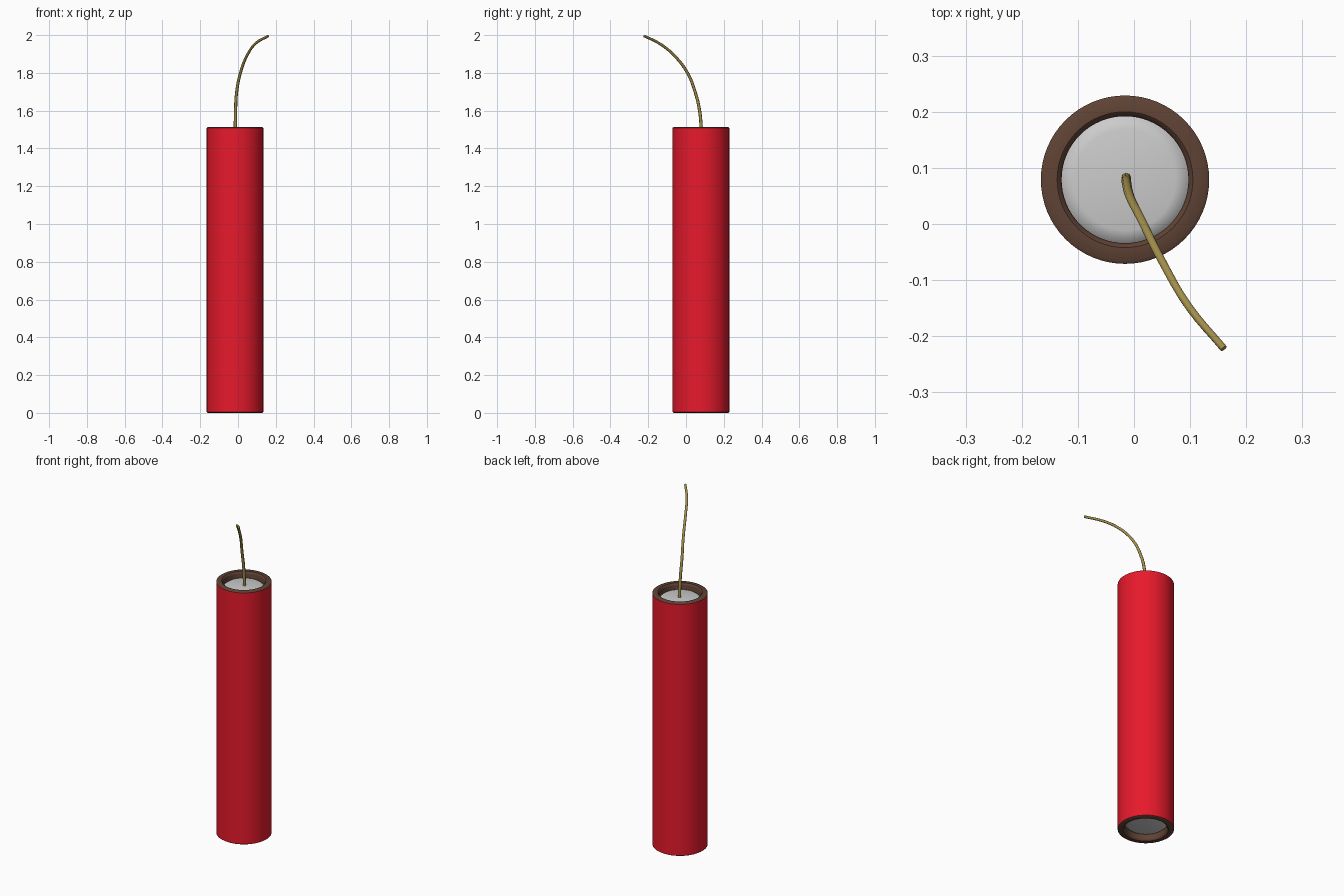
import bpy, bmesh, math

if "Cube" in bpy.data.objects:
    bpy.data.objects.remove(bpy.data.objects["Cube"])

CX, CY, H, SIDES = -0.016, 0.079, 1.513, 64


def material(name, rgb):
    m = bpy.data.materials.new(name)
    m.diffuse_color = (*rgb, 1)
    m.use_nodes = True
    m.node_tree.nodes["Principled BSDF"].inputs["Base Color"].default_value = m.diffuse_color
    return m


def finish(obj, angle=35):
    bpy.ops.object.select_all(action='DESELECT')
    obj.select_set(True)
    bpy.context.view_layer.objects.active = obj
    bpy.ops.object.shade_smooth_by_angle(angle=math.radians(angle))


def lathe(name, profile, mat=None, closed=False):
    """Spin an (r, z) profile around the stick's axis."""
    bm = bmesh.new()
    verts = [bm.verts.new((r, 0, z)) for r, z in profile]
    edges = [bm.edges.new(p) for p in zip(verts, verts[1:])]
    if closed:
        edges.append(bm.edges.new((verts[-1], verts[0])))
    bmesh.ops.spin(bm, geom=verts + edges, axis=(0, 0, 1), cent=(0, 0, 0),
                   angle=math.tau, steps=SIDES, use_duplicate=False)
    bmesh.ops.remove_doubles(bm, verts=bm.verts, dist=1e-5)
    bmesh.ops.recalc_face_normals(bm, faces=bm.faces)
    me = bpy.data.meshes.new(name)
    bm.to_mesh(me)
    bm.free()
    obj = bpy.data.objects.new(name, me)
    obj.location = (CX, CY, 0)
    bpy.context.collection.objects.link(obj)
    if mat:
        me.materials.append(mat)
    finish(obj)
    return obj


red = material("red_paper", (0.80, 0.01, 0.025))
brown = material("brown_card", (0.115, 0.055, 0.035))
straw = material("fuse_cord", (0.36, 0.27, 0.07))

# Card tube: red outside, brown rounded rims and inner wall
tube = lathe("tube", [(0.15, 0.004), (0.15, H - 0.004),
                      (0.144, H), (0.121, H), (0.115, H - 0.005),
                      (0.113, H - 0.012), (0.113, 0.012),
                      (0.115, 0.005), (0.121, 0), (0.144, 0)], red, closed=True)
tube.data.materials.append(brown)
for p in tube.data.polygons:
    r = math.hypot(p.center.x, p.center.y)
    if not (r > 0.148 and abs(p.normal.z) < 0.3):
        p.material_index = 1

# Grey filling, recessed at both ends with a softened edge
D = 0.028
lathe("filling", [(0, D), (0.09, D), (0.104, D + 0.004), (0.113, D + 0.012),
                  (0.113, H - D - 0.012), (0.104, H - D - 0.004),
                  (0.09, H - D), (0, H - D)])

# Curved fuse
path = [(-0.014, 0.083, 1.47), (-0.013, 0.072, 1.60), (-0.007, 0.048, 1.70),
        (0.013, 0.008, 1.80), (0.052, -0.07, 1.90), (0.098, -0.148, 1.96),
        (0.160, -0.222, 1.995)]
cu = bpy.data.curves.new("fuse", 'CURVE')
cu.dimensions = '3D'
cu.bevel_depth = 0.008
cu.bevel_resolution = 2
cu.resolution_u = 4
cu.use_fill_caps = True
sp = cu.splines.new('BEZIER')
sp.bezier_points.add(len(path) - 1)
for i, (bp, co) in enumerate(zip(sp.bezier_points, path)):
    bp.co = co
    bp.handle_left_type = bp.handle_right_type = 'AUTO'
    bp.radius = 1.1 - 0.25 * i / (len(path) - 1)
fuse = bpy.data.objects.new("fuse", cu)
bpy.context.collection.objects.link(fuse)
cu.materials.append(straw)
bpy.ops.object.select_all(action='DESELECT')
fuse.select_set(True)
bpy.context.view_layer.objects.active = fuse
bpy.ops.object.convert(target='MESH')
finish(bpy.context.view_layer.objects.active, 50)
